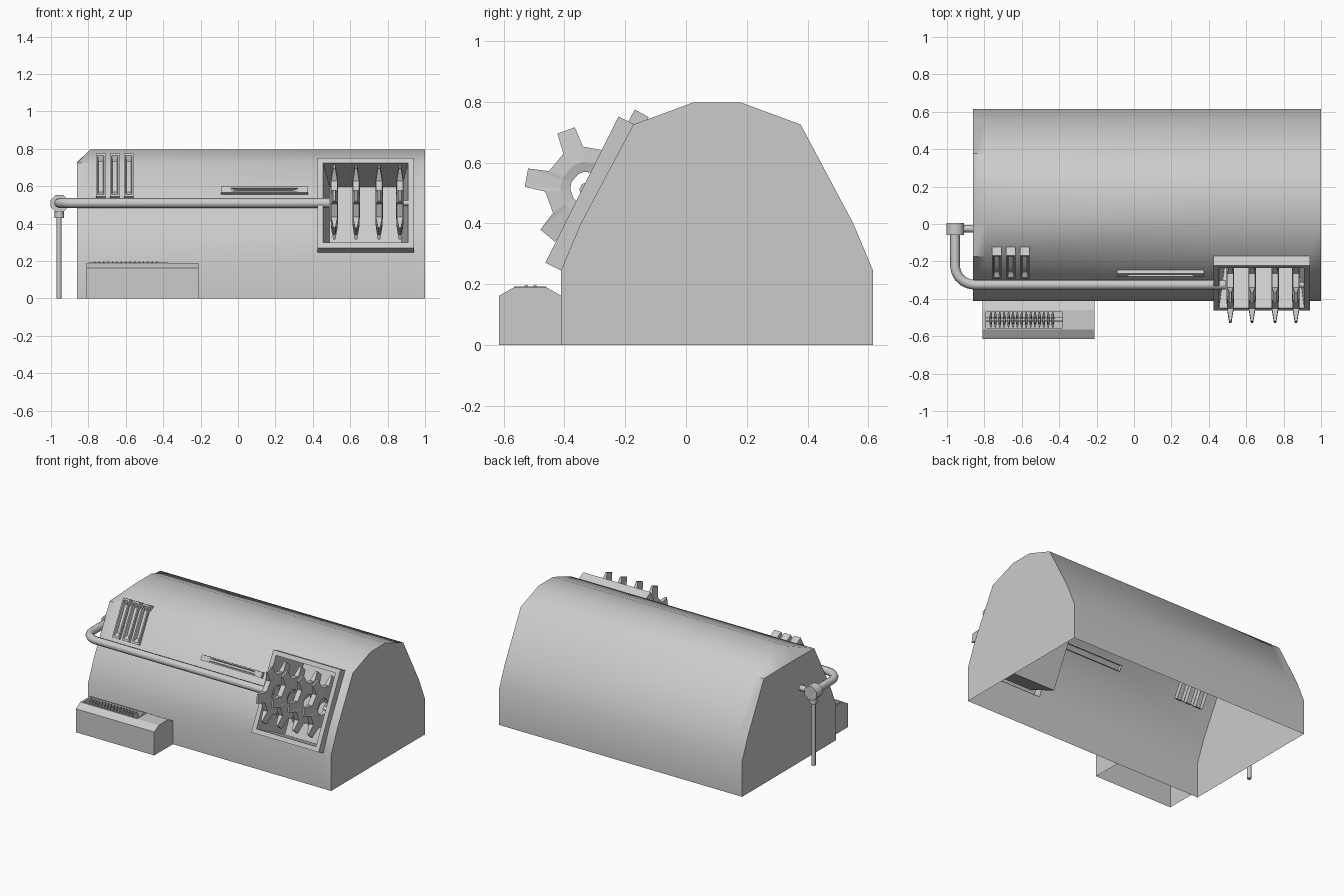
import bpy, bmesh, math
from mathutils import Vector, Matrix

if "Cube" in bpy.data.objects:
    bpy.data.objects.remove(bpy.data.objects["Cube"])


def finish(name, bm, smooth=None):
    bmesh.ops.recalc_face_normals(bm, faces=bm.faces)
    me = bpy.data.meshes.new(name)
    bm.to_mesh(me)
    bm.free()
    ob = bpy.data.objects.new(name, me)
    bpy.context.collection.objects.link(ob)
    if smooth:
        bpy.context.view_layer.objects.active = ob
        ob.select_set(True)
        bpy.ops.object.shade_smooth_by_angle(angle=math.radians(smooth))
        ob.select_set(False)
    return ob


def shell(name, profile, xs, holes=(), first=None, smooth=None):
    """Bottomless shell: a (y, z) profile run along x, with end caps and holes."""
    bm = bmesh.new()
    rings = []
    for i, x in enumerate(xs):
        pts = first if first and i == 0 else profile
        rings.append([bm.verts.new((x, y, z)) for y, z in pts])
    for i in range(len(xs) - 1):
        for j in range(len(profile) - 1):
            if (i, j) not in holes:
                a, b = rings[i], rings[i + 1]
                bm.faces.new((a[j], a[j + 1], b[j + 1], b[j]))
    bm.faces.new(rings[0])
    bm.faces.new(rings[-1])
    return finish(name, bm, smooth)


def tray(name, x0, x1, origin, u, ur, nr, rim, depth, taper):
    """Frame lying on a sloped plane, with a tapered pocket sunk into it."""
    u = Vector(u).normalized()
    n = Vector((-u.y, u.x))
    bm = bmesh.new()

    def ring(inset, h):
        rx, ru = inset
        out = []
        for x, d in ((x0 + rx, ur[0] + ru), (x1 - rx, ur[0] + ru),
                     (x1 - rx, ur[1] - ru), (x0 + rx, ur[1] - ru)):
            p = Vector(origin) + u * d + n * h
            out.append(bm.verts.new((x, p.x, p.y)))
        return out
    deep = (rim[0] + taper[0], rim[1] + taper[1])
    rs = [ring((0, 0), nr[0]), ring((0, 0), nr[1]), ring(rim, nr[1]), ring(deep, nr[1] - depth)]
    for a, b in zip(rs, rs[1:]):
        for k in range(4):
            m = (k + 1) % 4
            bm.faces.new((a[k], a[m], b[m], b[k]))
    bm.faces.new(rs[-1])
    return finish(name, bm)


def gear(name, c, teeth, phase, tip, root, hub, hole, widths):
    """Toothed wheel around x; half-widths given for hole, hub, root and tip."""
    bm = bmesh.new()
    step = 2 * math.pi / teeth
    sides = []
    for s in (-1, 1):
        inner, mid, outer = [], [], []
        for t in range(teeth):
            for off, r, w in ((-.25, root, widths[2]), (-.15, tip, widths[3]),
                              (.15, tip, widths[3]), (.25, root, widths[2])):
                a = phase + step * t + off * step * teeth / (2 * math.pi)  if teeth == 6 else phase + step * (t + off)
                ca, sa = math.cos(a), math.sin(a)
                for lst, rr, ww in ((inner, hole, widths[0]), (mid, hub, widths[1]), (outer, r, w)):
                    lst.append(bm.verts.new((c[0] + s * ww, c[1] + rr * ca, c[2] + rr * sa)))
        sides.append((inner, mid, outer))
    (i0, m0, o0), (i1, m1, o1) = sides
    for a, b in ((i0, m0), (m0, o0), (o0, o1), (o1, m1), (m1, i1), (i1, i0)):
        for k in range(len(a)):
            m = (k + 1) % len(a)
            bm.faces.new((a[k], a[m], b[m], b[k]))
    return finish(name, bm)


def rod(name, p, q, r, sides=8, turn=0.0):
    p, q = Vector(p), Vector(q)
    bm = bmesh.new()
    rot = (q - p).to_track_quat('Z', 'Y').to_matrix().to_4x4()
    bmesh.ops.create_cone(bm, cap_ends=True, segments=sides, radius1=r, radius2=r, depth=(q - p).length,
                          matrix=Matrix.Translation((p + q) / 2) @ rot @ Matrix.Rotation(turn, 4, 'Z'))
    return finish(name, bm, 50)


# main hood, open below, with an opening for the gear frame
half = [(.513, 0), (.513, .245), (.448, .40), (.275, .725), (.08, .797)]
prof = [(.102 - y, z) for y, z in half] + [(.102 + y, z) for y, z in reversed(half)]
end = [(y, min(z, .728)) for y, z in prof]
shell("hood", prof, [-.86, -.79, .425, .94, 1.0], {(2, 1), (2, 2)}, end, 44)

# gear frame with deep pocket
tray("gear_frame", .425, .94, (-.41, .245), (.24, .48), (0, .537), (-.005, .058),
     (.03, .03), .29, (.035, .0))

# row of large gears
for i, x in enumerate((.515, .631, .754, .866)):
    gear("gear_%d" % (i + 1), (x, -.325, .515), 6, math.radians(50), .205, .138, .088, .055,
         (.012, .02, .017, .006))
rod("axle_stub", (.885, -.325, .51), (.91, -.325, .51), .015)

# three vents on the upper left slope
for i, x in enumerate((-.76, -.685, -.61)):
    tray("vent_%d" % (i + 1), x, x + .052, (-.17, .725), (.474, .88), (-.215, .044),
         (-.03, .022), (.009, .012), .02, (.006, .025))

# narrow slot bar
tray("slot_bar", -.09, .375, (-.255, .567), (.474, .88), (-.015, .022), (-.02, .024),
     (.05, .008), .02, (.03, .004))

# low box at the front with a recessed row of toothed discs
box = [(-.615, 0), (-.615, .162), (-.565, .19), (-.46, .19), (-.41, .162), (-.41, 0)]
shell("front_box", box, [-.81, -.80, -.375, -.21], {(1, 2)})
tray("box_recess", -.80, -.375, (-.565, .19), (1, 0), (0, .105), (0, .003),
     (.008, .01), .08, (.0, .0))
for i in range(15):
    gear("disc_%d" % (i + 1), (-.765 + i * .0236, -.511, .157), 8, math.radians(22.5), .043, .032,
         .022, .008, (.007, .007, .005, .003))
rod("disc_axle", (-.792, -.511, .157), (-.383, -.511, .157), .01)

# long pipe with a rounded bend round the left end
path = [(.49, -.325), (-.85, -.325)]
for k in range(1, 6):
    a = math.radians(18 * k)
    path.append((-.85 - .107 * math.sin(a), -.225 - .10 * math.cos(a)))
path.append((-.957, -.03))
cu = bpy.data.curves.new("pipe", 'CURVE')
cu.dimensions = '3D'
cu.bevel_depth = .026
cu.bevel_resolution = 2
cu.use_fill_caps = True
sp = cu.splines.new('POLY')
sp.points.add(len(path) - 1)
for pt, (x, y) in zip(sp.points, path):
    pt.co = (x, y, .51, 1)
bpy.context.collection.objects.link(bpy.data.objects.new("pipe", cu))

# pipe joint, its stub into the hood and its ground post
rod("pipe_joint", (-.955, -.06, .508), (-.955, .005, .508), .05, 8, math.pi / 8)
rod("joint_neck", (-.955, -.028, .43), (-.955, -.028, .48), .025)
rod("joint_stub", (-.955, -.025, .51), (-.85, -.025, .51), .02)
rod("ground_post", (-.957, -.028, 0), (-.957, -.028, .45), .014)
